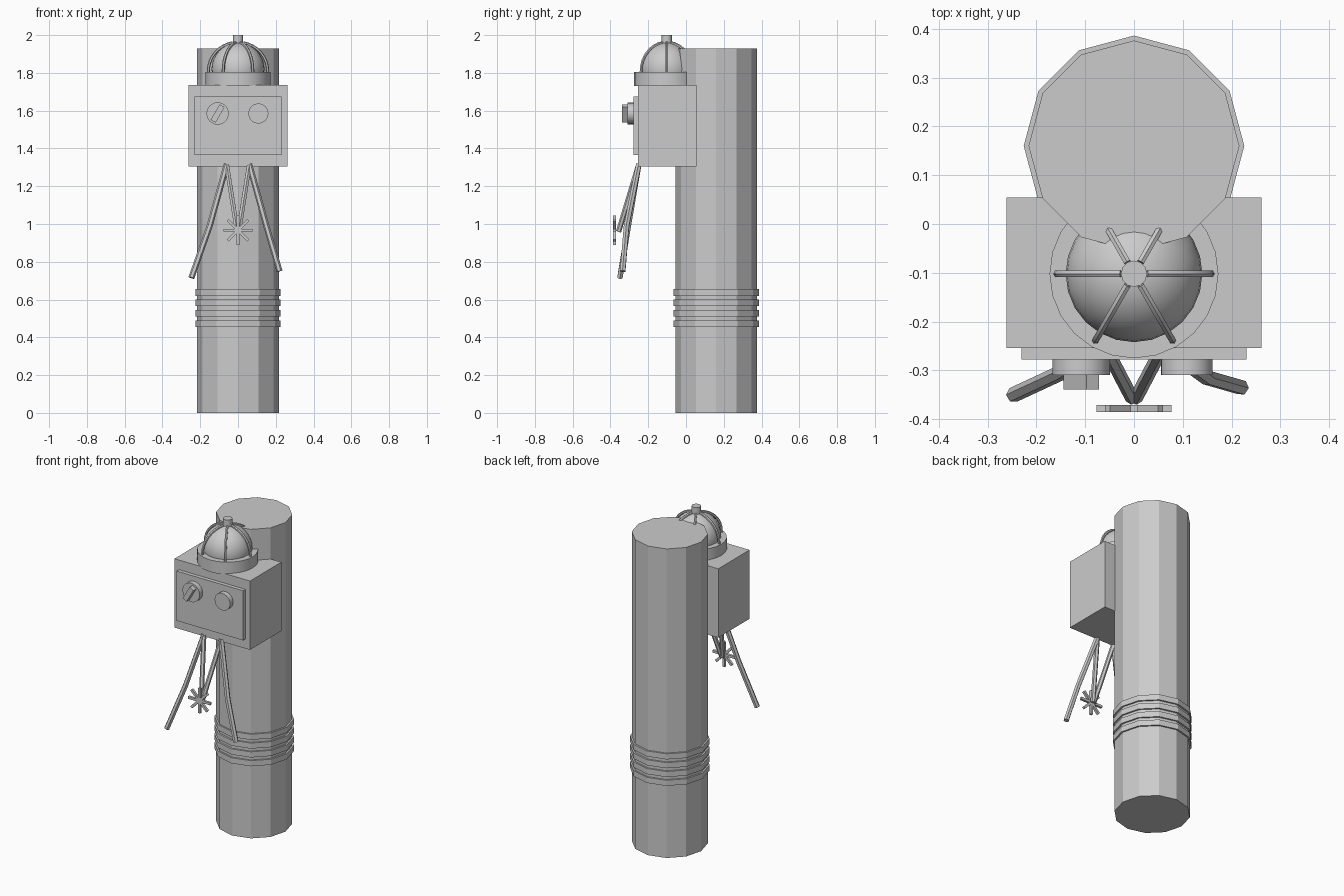
import bpy, math
from mathutils import Vector

default = bpy.data.objects.get("Cube")
if default:
    bpy.data.objects.remove(default, do_unlink=True)

GREY = (0.6, 0.6, 0.6, 1)
mat = bpy.data.materials.new("plain grey")
mat.use_nodes = True
mat.diffuse_color = GREY
mat.node_tree.nodes["Principled BSDF"].inputs["Base Color"].default_value = GREY


def finish(name, smooth=False):
    ob = bpy.context.object
    ob.name = name
    ob.data.materials.clear()
    ob.data.materials.append(mat)
    if smooth:
        bpy.ops.object.shade_smooth_by_angle(angle=math.radians(40))
    return ob


def box(name, center, size, tilt=0):
    bpy.ops.mesh.primitive_cube_add(size=1, location=center, rotation=(0, tilt, 0))
    bpy.context.object.scale = size
    return finish(name)


def rod(name, start, end, radius, sides, smooth=False):
    a, b = Vector(start), Vector(end)
    bpy.ops.mesh.primitive_cylinder_add(
        vertices=sides, radius=radius, depth=(b - a).length, location=(a + b) / 2,
        rotation=(b - a).to_track_quat('Z', 'Y').to_euler())
    return finish(name, smooth)


def tube(name, points, radius):
    curve = bpy.data.curves.new(name, 'CURVE')
    curve.dimensions = '3D'
    curve.bevel_depth = radius
    curve.bevel_resolution = 1
    curve.use_fill_caps = True
    line = curve.splines.new('POLY')
    line.points.add(len(points) - 1)
    for p, co in zip(line.points, points):
        p.co = (*co, 1)
    ob = bpy.data.objects.new(name, curve)
    bpy.context.collection.objects.link(ob)
    bpy.ops.object.select_all(action='DESELECT')
    bpy.context.view_layer.objects.active = ob
    ob.select_set(True)
    bpy.ops.object.convert(target='MESH')
    return finish(name, True)


# Twelve-sided pillar with four raised bands
PY = 0.16
rod("pillar", (0, PY, 0), (0, PY, 1.93), 0.216, 12)
for i in range(4):
    z = 0.455 + i * 0.055
    rod(f"pillar_band_{i + 1}", (0, PY, z), (0, PY, z + 0.035), 0.226, 12)

# Control box, front panel and two dials
box("head_box", (0, -0.1, 1.52), (0.522, 0.309, 0.43))
box("front_panel", (0, -0.266, 1.52), (0.46, 0.024, 0.31))
for side, x, r in (("right", -0.108, 0.059), ("left", 0.108, 0.053)):
    rod(f"{side}_dial", (x, -0.27, 1.585), (x, -0.309, 1.585), r, 24, True)
box("dial_grip", (-0.108, -0.322, 1.585), (0.03, 0.034, 0.095), math.radians(30))

# Domed lamp: collar, glass, cage ribs and cap
DY = -0.102
rod("lamp_collar", (0, DY, 1.73), (0, DY, 1.805), 0.173, 24, True)
bpy.ops.mesh.primitive_uv_sphere_add(segments=24, ring_count=16, radius=0.14,
                                     location=(0, DY, 1.82))
finish("lamp_dome", True)
for i in range(6):
    a = i * math.pi / 3
    arc = []
    for k in range(9):
        t = math.radians(k * 10)
        r = 0.157 * math.cos(t)
        arc.append((r * math.cos(a), DY + r * math.sin(a), 1.81 + 0.152 * math.sin(t)))
    tube(f"lamp_rib_{i + 1}", [(arc[0][0], arc[0][1], 1.79)] + arc, 0.008)
rod("lamp_cap", (0, DY, 1.94), (0, DY, 2.0), 0.027, 12, True)

# Thin arms hanging below the box
tube("right_outer_arm", [(-0.06, -0.25, 1.315), (-0.15, -0.305, 0.99), (-0.247, -0.35, 0.715)], 0.016)
tube("left_outer_arm", [(0.06, -0.25, 1.315), (0.15, -0.315, 0.99), (0.22, -0.335, 0.75)], 0.016)
for side, s in (("right", -1), ("left", 1)):
    tube(f"{side}_inner_arm", [(s * 0.06, -0.25, 1.315), (s * 0.004, -0.357, 0.96)], 0.014)

# Eight-pointed star where the inner arms meet
for i in range(4):
    box(f"star_bar_{i + 1}", (0, -0.378, 0.967), (0.154, 0.015, 0.015), i * math.pi / 4)
